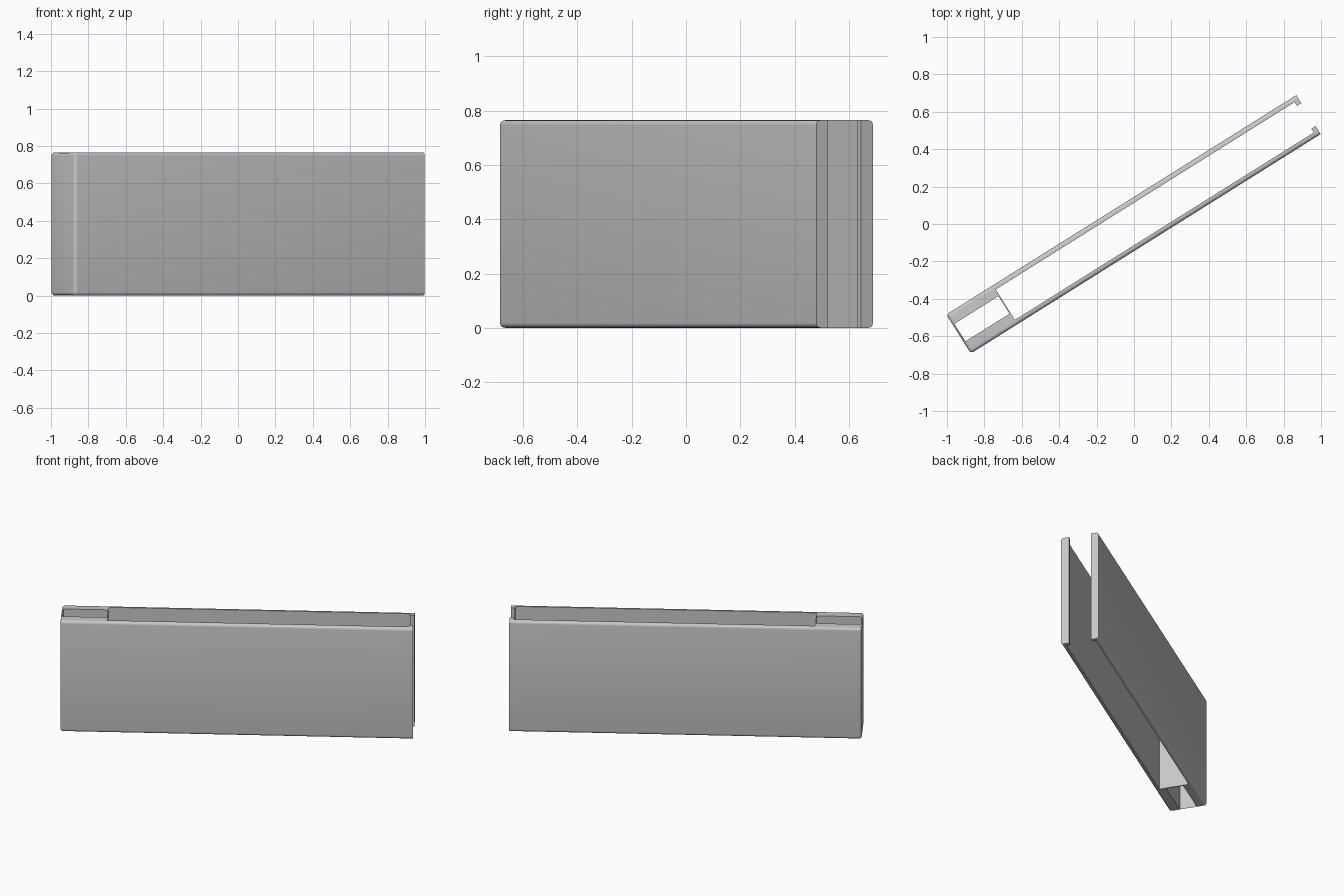
import bpy, bmesh, math
from mathutils import Matrix

if "Cube" in bpy.data.objects:
    bpy.data.objects.remove(bpy.data.objects["Cube"])

HEIGHT = 0.765
ANGLE = math.atan2(0.531, 0.847)      # the channel runs diagonally
U0, U1, HALF = -1.107, 1.101, 0.123   # ends and half width along the channel
TURN = Matrix.Rotation(ANGLE, 4, 'Z')

grey = bpy.data.materials.new("light_grey")
grey.diffuse_color = (0.58, 0.58, 0.58, 1)
grey.use_nodes = True
grey.node_tree.nodes["Principled BSDF"].inputs["Base Color"].default_value = grey.diffuse_color


def box(name, u0, u1, v0, v1, z0, z1, fillet=0.0):
    """Box in channel space; the fillet rounds all edges except the open end."""
    bm = bmesh.new()
    bmesh.ops.create_cube(bm, size=1)
    for v in bm.verts:
        v.co.x = u1 if v.co.x > 0 else u0
        v.co.y = v1 if v.co.y > 0 else v0
        v.co.z = z1 if v.co.z > 0 else z0
    if fillet:
        edges = [e for e in bm.edges
                 if not all(abs(v.co.x - u1) < 1e-5 for v in e.verts)]
        bmesh.ops.bevel(bm, geom=edges, offset=fillet, segments=5,
                        profile=0.5, affect='EDGES')
    bm.transform(TURN)
    bmesh.ops.recalc_face_normals(bm, faces=bm.faces)
    mesh = bpy.data.meshes.new(name)
    bm.to_mesh(mesh)
    bm.free()
    obj = bpy.data.objects.new(name, mesh)
    bpy.context.collection.objects.link(obj)
    return obj


# Rounded outer block
channel = box("channel_body", U0, U1, -HALF, HALF, 0, HEIGHT, 0.018)
channel.data.materials.append(grey)

# Long slot, narrower mouth leaving two lips, and the pocket in the closed end
cutters = [
    box("slot_cutter", -0.812, 1.074, -0.096, 0.096, -0.1, 0.9),
    box("mouth_cutter", 1.0, 1.2, -0.072, 0.072, -0.1, 0.9),
    box("pocket_cutter", -1.097, -0.819, -0.053, 0.058, -0.1, 0.9),
]
bpy.context.view_layer.objects.active = channel
for cutter in cutters:
    cutter.hide_render = True
    mod = channel.modifiers.new("cut", 'BOOLEAN')
    mod.operation = 'DIFFERENCE'
    mod.solver = 'EXACT'
    mod.object = cutter
    bpy.ops.object.modifier_apply(modifier=mod.name)
for cutter in cutters:
    bpy.data.objects.remove(cutter, do_unlink=True)

# Smooth fillets, crisp cut edges
bpy.ops.object.select_all(action='DESELECT')
channel.select_set(True)
bpy.ops.object.shade_smooth_by_angle(angle=math.radians(30))
